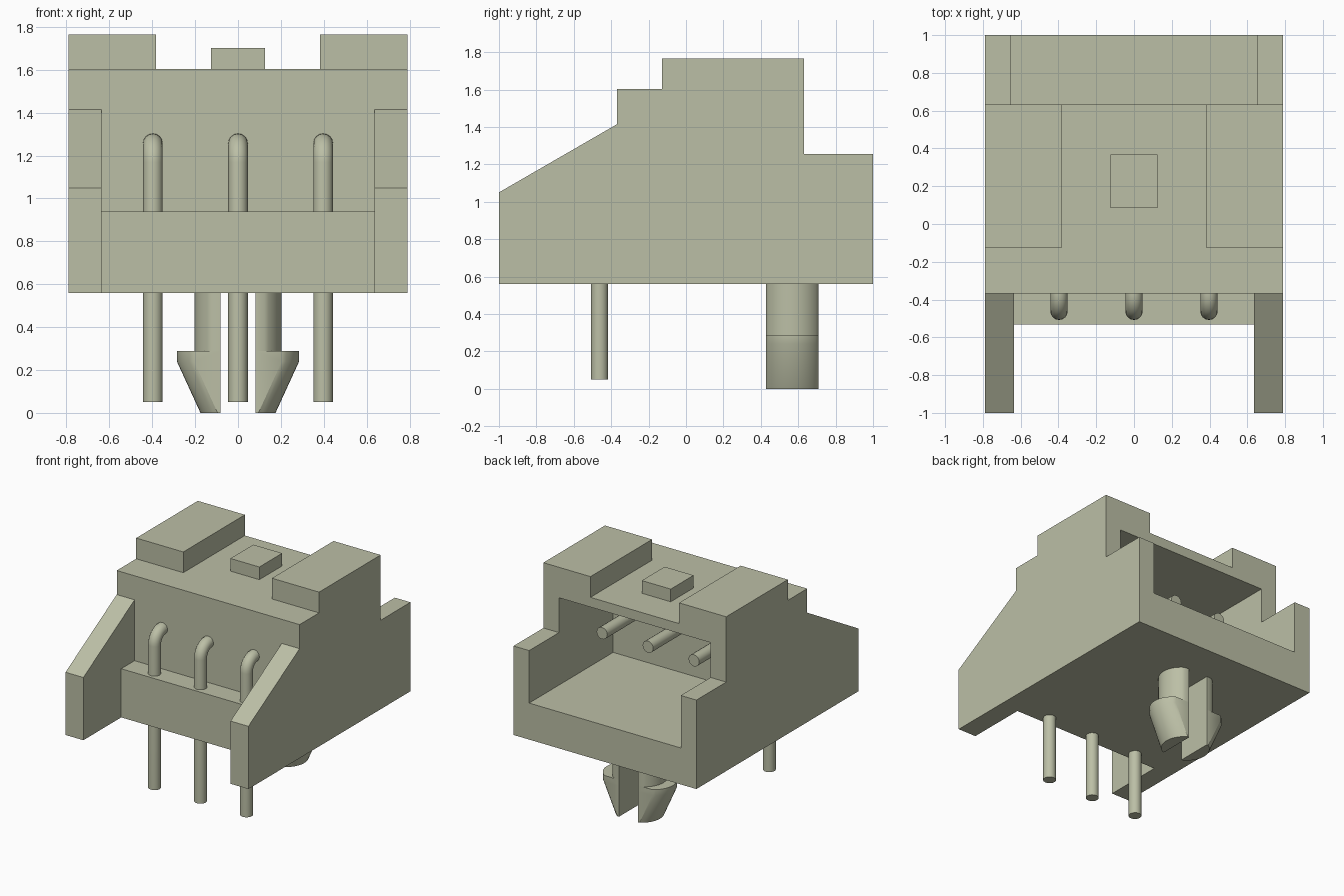
import bpy, bmesh, math

if "Cube" in bpy.data.objects:
    bpy.data.objects.remove(bpy.data.objects["Cube"], do_unlink=True)

# Single plastic colour
mat = bpy.data.materials.new("olive_grey")
mat.use_nodes = True
COLOR = (0.50, 0.52, 0.38, 1.0)
mat.diffuse_color = COLOR
mat.node_tree.nodes["Principled BSDF"].inputs["Base Color"].default_value = COLOR


def finish(name, bm):
    bmesh.ops.recalc_face_normals(bm, faces=bm.faces)
    me = bpy.data.meshes.new(name)
    bm.to_mesh(me)
    bm.free()
    me.materials.append(mat)
    ob = bpy.data.objects.new(name, me)
    bpy.context.collection.objects.link(ob)
    return ob


def activate(ob):
    bpy.ops.object.select_all(action='DESELECT')
    ob.select_set(True)
    bpy.context.view_layer.objects.active = ob


def smooth(ob):
    activate(ob)
    bpy.ops.object.shade_smooth_by_angle(angle=math.radians(35))


def loft(name, rings):
    """Skin a stack of equal-length rings and cap both ends."""
    bm = bmesh.new()
    rows = [[bm.verts.new(p) for p in ring] for ring in rings]
    n = len(rows[0])
    for a, b in zip(rows, rows[1:]):
        for i in range(n):
            j = (i + 1) % n
            bm.faces.new((a[i], a[j], b[j], b[i]))
    bm.faces.new(rows[0])
    bm.faces.new(rows[-1])
    return finish(name, bm)


def prism(name, profile, half_width):
    """Extrude a (y, z) profile symmetrically along x."""
    return loft(name, [[(x, y, z) for y, z in profile] for x in (-half_width, half_width)])


def rect(y0, y1, z0, z1):
    return [(y0, z0), (y1, z0), (y1, z1), (y0, z1)]


# Housing: side silhouette, then hollowed out
housing = prism("housing", [
    (-1, 0.56), (1, 0.56), (1, 1.255), (0.632, 1.255), (0.632, 1.765), (-0.128, 1.765),
    (-0.128, 1.603), (-0.368, 1.603), (-0.368, 1.415), (-1, 1.05)], 0.79)

cuts = [
    # front recess with a stepped shelf
    ("front_cutter", [(-1.1, 0.4), (-0.533, 0.4), (-0.533, 0.94), (-0.368, 0.94),
                      (-0.368, 1.5), (-1.1, 1.5)], 0.636),
    # rear plug cavity
    ("cavity_cutter", rect(-0.037, 1.1, 0.845, 1.527), 0.655),
    # gap between the two raised top blocks
    ("top_cutter", rect(-0.3, 0.8, 1.603, 2.0), 0.383),
]
for name, profile, half in cuts:
    cutter = prism(name, profile, half)
    cutter.hide_render = True
    activate(housing)
    mod = housing.modifiers.new(name, 'BOOLEAN')
    mod.operation = 'DIFFERENCE'
    mod.solver = 'EXACT'
    mod.object = cutter
    bpy.ops.object.modifier_apply(modifier=mod.name)
    bpy.data.objects.remove(cutter, do_unlink=True)

# Small raised key on the roof
prism("roof_key", rect(0.085, 0.367, 1.6, 1.702), 0.125)

# Bent contact pins
BEND, PIN_Y, PIN_Z = 0.09, -0.462, 1.257
path = [(PIN_Y, 0.05)]
for i in range(9):
    a = math.radians(180 - i * 90 / 8)
    path.append((PIN_Y + BEND + BEND * math.cos(a), PIN_Z - BEND + BEND * math.sin(a)))
path.append((0.47, PIN_Z))

for x, label in ((-0.397, "right"), (0, "middle"), (0.397, "left")):
    cu = bpy.data.curves.new("pin_" + label, 'CURVE')
    cu.dimensions = '3D'
    cu.bevel_depth = 0.046
    cu.bevel_resolution = 6
    cu.use_fill_caps = True
    sp = cu.splines.new('POLY')
    sp.points.add(len(path) - 1)
    for pt, (y, z) in zip(sp.points, path):
        pt.co = (x, y, z, 1)
    cu.materials.append(mat)
    pin = bpy.data.objects.new("pin_" + label, cu)
    bpy.context.collection.objects.link(pin)
    activate(pin)
    bpy.ops.object.convert(target='MESH')
    smooth(bpy.context.object)


# Split snap-in peg: D-shaped sections with a barbed foot
def d_section(side, reach, z, sag=0.08, half=0.14, cy=0.569, steps=14):
    radius = (half * half + sag * sag) / (2 * sag)
    limit = math.asin(half / radius)
    ring = [(side * 0.082, cy - half, z)]
    for i in range(steps + 1):
        a = -limit + 2 * limit * i / steps
        ring.append((side * (reach - radius + radius * math.cos(a)), cy + radius * math.sin(a), z))
    ring.append((side * 0.082, cy + half, z))
    return ring


for side, label in ((-1, "right"), (1, "left")):
    peg = loft("snap_peg_" + label, [d_section(side, reach, z) for reach, z in (
        (0.203, 0.57), (0.203, 0.288), (0.285, 0.288), (0.285, 0.24), (0.175, 0.0))])
    smooth(peg)
